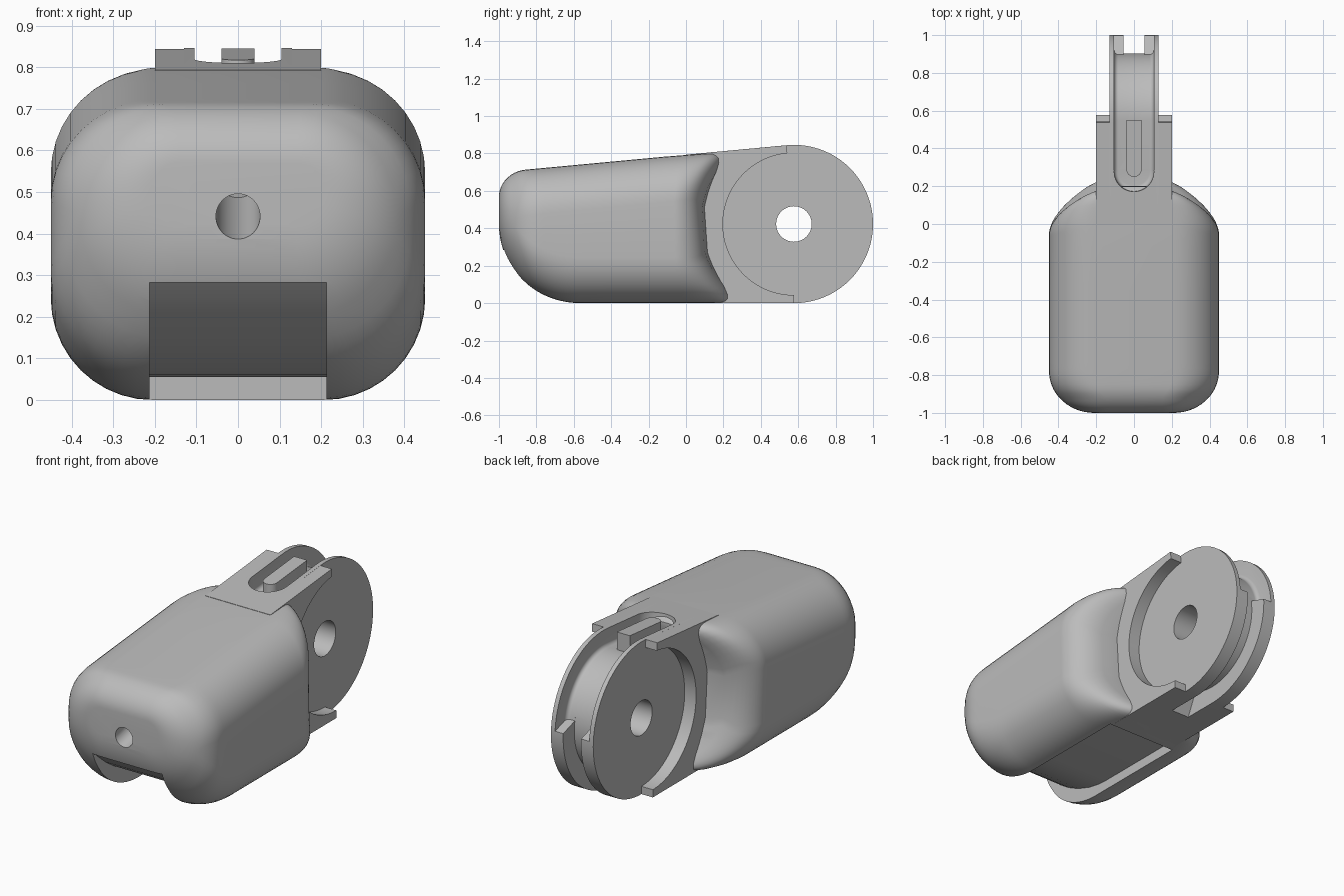
import bpy, bmesh
from math import sin, cos, pi, sqrt, radians, atan
from mathutils import Matrix, Vector

if "Cube" in bpy.data.objects:
    bpy.data.objects.remove(bpy.data.objects["Cube"])

grey = bpy.data.materials.new("plain grey")
grey.use_nodes = True
COLOUR = (0.5, 0.5, 0.5, 1)
grey.diffuse_color = COLOUR
grey.node_tree.nodes["Principled BSDF"].inputs["Base Color"].default_value = COLOUR

CY, CZ, R = 0.577, 0.423, 0.423      # disc centre and radius
SLOPE = 0.0935
TANGENT = 90 + 5.34                  # where the sloped top meets the disc


def top(y):
    return 0.844 + SLOPE * (y - 0.538)


def arc(r, a0, a1, n=32):
    angles = [radians(a0 + (a1 - a0) * i / n) for i in range(n + 1)]
    return [(CY + r * cos(a), CZ + r * sin(a)) for a in angles]


def finish(bm, name):
    bmesh.ops.recalc_face_normals(bm, faces=bm.faces)
    me = bpy.data.meshes.new(name)
    bm.to_mesh(me)
    bm.free()
    ob = bpy.data.objects.new(name, me)
    bpy.context.collection.objects.link(ob)
    me.materials.append(grey)
    return ob


def prism(name, pts, x0, x1, bevel=0.0, pick=None):
    """Side profile of (y, z) points extruded along x."""
    bm = bmesh.new()
    f = bm.faces.new([bm.verts.new((x0, y, z)) for y, z in pts])
    ext = bmesh.ops.extrude_face_region(bm, geom=[f])
    bmesh.ops.translate(bm, vec=(x1 - x0, 0, 0),
                        verts=[v for v in ext["geom"] if isinstance(v, bmesh.types.BMVert)])
    if bevel:
        edges = [e for e in bm.edges if pick(e)]
        bmesh.ops.bevel(bm, geom=edges, offset=bevel, segments=6, profile=0.5, affect="EDGES")
    return finish(bm, name)


def cylinder(name, r, depth, matrix, bevel=0.0):
    bm = bmesh.new()
    bmesh.ops.create_cone(bm, cap_ends=True, segments=48, radius1=r, radius2=r, depth=depth)
    if bevel:
        low = [e for e in bm.edges if all(v.co.z < 0 for v in e.verts)]
        bmesh.ops.bevel(bm, geom=low, offset=bevel, segments=5, profile=0.5, affect="EDGES")
    bmesh.ops.transform(bm, matrix=matrix, verts=bm.verts)
    return finish(bm, name)


def activate(ob):
    bpy.ops.object.select_all(action="DESELECT")
    ob.select_set(True)
    bpy.context.view_layer.objects.active = ob


def cut(ob, *cutters):
    activate(ob)
    for c in cutters:
        c.hide_render = True
        m = ob.modifiers.new("cut", "BOOLEAN")
        m.operation, m.solver, m.object = "DIFFERENCE", "EXACT", c
        bpy.ops.object.modifier_apply(modifier=m.name)


# Rounded body lofted along y, with a hollowed back end
def ease(t):
    return 1 - sqrt(1 - (1 - t) ** 2) if t < 1 else 0.0


def section(s):
    front, back = s + 1, max(0.2 - s, 0)
    w = 0.45 - 0.24 * ease(front / 0.22) - 0.26 * ease(back / 0.24)
    zt = top(s) - 0.13 * ease(front / 0.14) - 0.12 * ease(back / 0.13)
    zb = 0.42 * ease(front / 0.43) + 0.09 * ease(back / 0.11)
    h, mid = (zt - zb) / 2, (zt + zb) / 2
    r = min(0.245, 0.95 * h, 0.95 * w)
    blend = max(0, (s + 0.12) / 0.32)
    ring = []
    for q, (sx, sz) in enumerate([(1, 1), (-1, 1), (-1, -1), (1, -1)]):
        for i in range(11):
            a = (q + i / 10) * pi / 2
            x = sx * (w - r) + r * cos(a)
            z = mid + sz * (h - r) + r * sin(a)
            hollow = CY - sqrt(0.485 ** 2 - (z - CZ) ** 2) - 0.2
            ring.append((x, s + blend * hollow, z))
    return ring


stations = [-1 + 0.43 * (1 - cos(i / 20 * pi / 2)) for i in range(21)]
stations += [-0.35, -0.12] + [0.2 - 0.26 * cos(i / 20 * pi / 2) for i in range(21)]
bm = bmesh.new()
rings = [[bm.verts.new(p) for p in section(s)] for s in stations]
for a, b in zip(rings, rings[1:]):
    for i in range(len(a)):
        j = (i + 1) % len(a)
        bm.faces.new((a[i], a[j], b[j], b[i]))
bm.faces.new(rings[0])
bm.faces.new(rings[-1])
body = finish(bm, "body")

# Disc core with the arm that joins it to the body
core = prism("disc_core", [(0, 0)] + arc(R, -90, TANGENT, 72) + [(0, top(0))], -0.13, 0.13)

# Outer arm plates with a round recess around the disc
plate = [(0, 0), (CY, 0)] + arc(0.38, 270, TANGENT, 56) + [(0.538, 0.844), (0, top(0))]
plates = [prism("arm_plate_left", plate, 0.12, 0.2),
          prism("arm_plate_right", plate, -0.2, -0.12)]

# Groove round the rim: wide above, narrow below the rear stops
FLOOR = 0.325
GY = 0.285


def floor_edge(e):
    if abs(e.verts[0].co.x - e.verts[1].co.x) > 1e-4:
        return False
    for v in e.verts:
        d = Vector((v.co.y - CY, v.co.z - CZ)).length
        on_line = v.co.y < 0.55 and abs(v.co.z - top(v.co.y) + 0.098) < 0.006
        if not (abs(d - FLOOR) < 0.003 or on_line):
            return False
    return True


wide = prism("wide_groove_cutter",
             arc(FLOOR, 10, TANGENT) + [(GY, top(GY) - 0.098), (GY, top(GY) + 0.1)]
             + arc(0.5, TANGENT, 0), -0.105, 0.105, 0.022, floor_edge)
narrow = prism("narrow_groove_cutter",
               arc(FLOOR, -115, 14) + arc(0.5, 14, -115), -0.055, 0.055)
tilt = Matrix.Rotation(atan(SLOPE), 4, "X")
groove_end = cylinder("groove_end_cutter", 0.105, 0.2,
                      Matrix.Translation((0, GY, top(GY) - 0.098)) @ tilt
                      @ Matrix.Translation((0, 0, 0.1)), 0.022)
axle = cylinder("axle_hole_cutter", 0.095, 1,
                Matrix.Translation((0, CY, CZ)) @ Matrix.Rotation(pi / 2, 4, "Y"))
cut(core, wide, groove_end, narrow, axle)

# Raised bar in the groove, rounded at its front
bar = prism("groove_bar", [(0.25, 0.7), (0.55, 0.73), (0.55, top(0.55)), (0.25, top(0.25))],
            -0.04, 0.04, 0.038,
            lambda e: all(abs(v.co.y - 0.25) < 1e-4 for v in e.verts)
            and abs(e.verts[0].co.z - e.verts[1].co.z) > 0.01)

# Slot under the front and the sloping front bore
slot = prism("slot_cutter",
             [(-1.1, 0.283), (-0.96, 0.283), (-0.92, 0.245), (-0.86, 0.195), (-0.79, 0.147),
              (-0.71, 0.105), (-0.62, 0.074), (-0.55, 0.06), (-0.48, 0.055),
              (0.06, 0.055), (0.06, -0.1), (-1.1, -0.1)], -0.213, 0.213)
bore = cylinder("bore_cutter", 0.053, 0.8,
                Matrix.Translation((0, -1, 0.441)) @ Matrix.Rotation(radians(-76), 4, "X"))
cut(body, slot, bore)
cut(core, slot)
for p in plates:
    cut(p, slot)

# Tidy up helpers and shade
for c in (wide, narrow, groove_end, axle, slot, bore):
    bpy.data.objects.remove(c)
for ob in [body, core, bar] + plates:
    activate(ob)
    bpy.ops.object.shade_smooth_by_angle(angle=radians(30))
